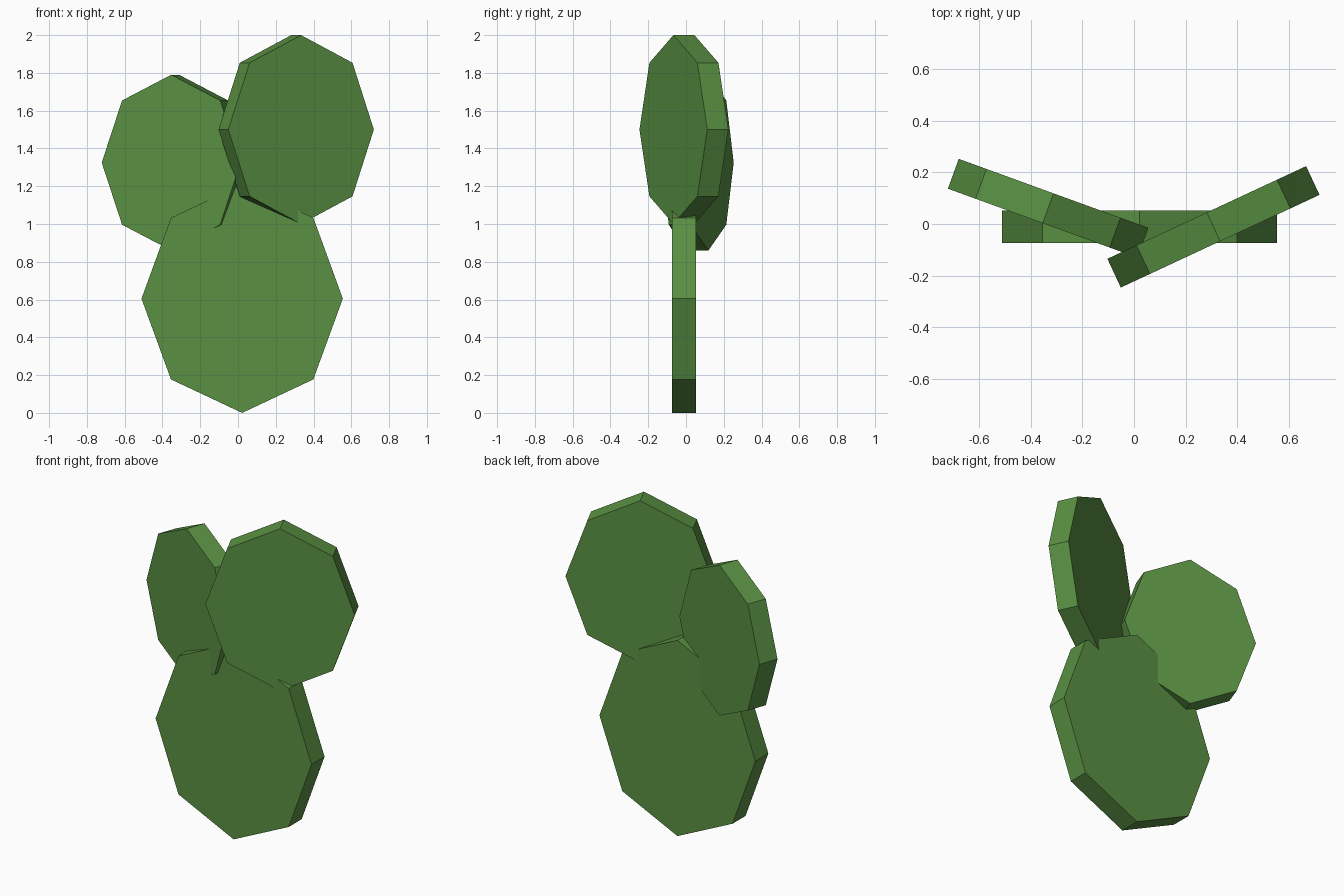
import bpy, math
from mathutils import Matrix

if "Cube" in bpy.data.objects:
    bpy.data.objects.remove(bpy.data.objects["Cube"])

green = bpy.data.materials.new("cactus green")
green.diffuse_color = (0.10, 0.28, 0.055, 1)
green.use_nodes = True
green.node_tree.nodes["Principled BSDF"].inputs["Base Color"].default_value = green.diffuse_color


def pad(name, centre, rx, rz, thickness, turn):
    """Flat octagonal cactus pad standing upright, turned about z."""
    bpy.ops.mesh.primitive_cylinder_add(vertices=8, radius=1, depth=1)
    ob = bpy.context.object
    ob.name = ob.data.name = name
    # stand the disc up so that it faces the front, then size and turn it
    ob.data.transform(
        Matrix.Rotation(math.radians(turn), 4, 'Z')
        @ Matrix.Diagonal((rx, thickness, rz, 1))
        @ Matrix.Rotation(math.radians(90), 4, 'X'))
    ob.location = centre
    ob.data.materials.append(green)
    return ob


# large bottom pad and the two pads growing from its top
pad("base_pad", (0.022, -0.011, 0.605), 0.533, 0.605, 0.127, 0)
pad("right_pad", (0.308, -0.011, 1.5), 0.425, 0.5, 0.123, 25)
pad("left_pad", (-0.333, 0.061, 1.325), 0.391, 0.465, 0.123, -20)
